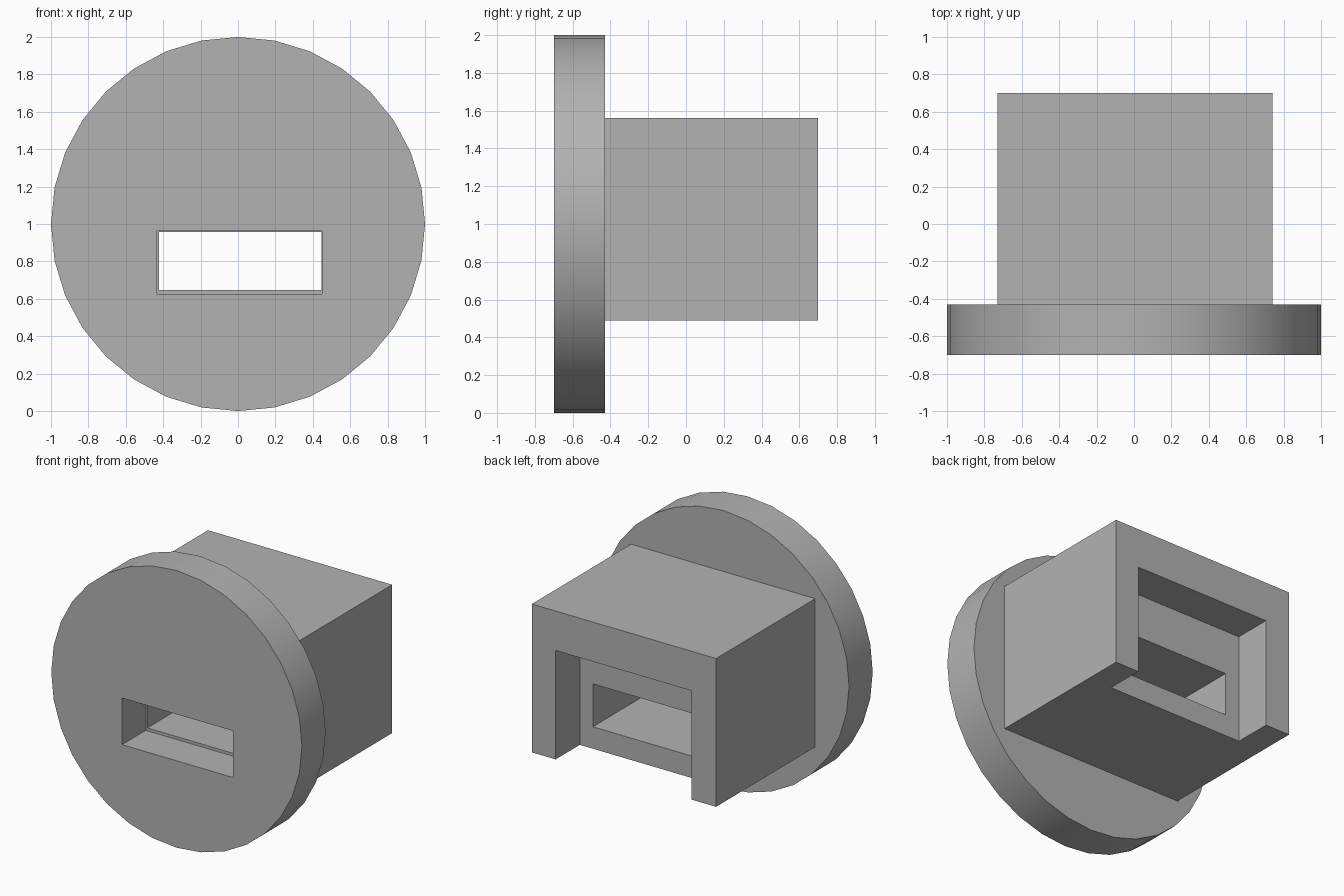
import bpy
import math

default = bpy.data.objects.get("Cube")
if default:
    bpy.data.objects.remove(default, do_unlink=True)

grey = bpy.data.materials.new("plain_grey")
grey.use_nodes = True
colour = (0.45, 0.45, 0.45, 1)
grey.diffuse_color = colour
grey.node_tree.nodes["Principled BSDF"].inputs["Base Color"].default_value = colour


def block(name, x, y, z):
    """Box between the given (low, high) limits on each axis."""
    limits = (x, y, z)
    bpy.ops.mesh.primitive_cube_add(size=1, location=[sum(p) / 2 for p in limits])
    obj = bpy.context.object
    obj.name = name
    obj.scale = [p[1] - p[0] for p in limits]
    bpy.ops.object.transform_apply(location=False, rotation=False, scale=True)
    obj.data.materials.append(grey)
    return obj


def cut(target, x, y, z):
    """Subtract a box from the target, then discard the cutter."""
    cutter = block("cutter", x, y, z)
    cutter.hide_render = True
    mod = target.modifiers.new("cut", "BOOLEAN")
    mod.operation = "DIFFERENCE"
    mod.solver = "EXACT"
    mod.object = cutter
    bpy.context.view_layer.objects.active = target
    bpy.ops.object.modifier_apply(modifier=mod.name)
    bpy.data.objects.remove(cutter, do_unlink=True)


FRONT, JOIN, BACK = -0.70, -0.43, 0.70

# Round front plate with a rectangular slot
bpy.ops.mesh.primitive_cylinder_add(
    vertices=32, radius=1, depth=JOIN - FRONT,
    location=(0, (FRONT + JOIN) / 2, 1), rotation=(math.pi / 2, 0, 0))
plate = bpy.context.object
plate.name = "front_plate"
plate.data.materials.append(grey)
cut(plate, (-0.435, 0.45), (FRONT - 0.1, JOIN + 0.1), (0.627, 0.963))
bpy.ops.object.select_all(action="DESELECT")
plate.select_set(True)
bpy.context.view_layer.objects.active = plate
bpy.ops.object.shade_smooth_by_angle(angle=math.radians(30))

# Rear housing: slightly narrower slot right through, recess open at back and below
housing = block("rear_housing", (-0.73, 0.74), (JOIN, BACK), (0.49, 1.56))
cut(housing, (-0.422, 0.446), (JOIN - 0.1, BACK + 0.1), (0.648, 0.957))
cut(housing, (-0.535, 0.55), (0.425, BACK + 0.1), (0.3, 1.275))
